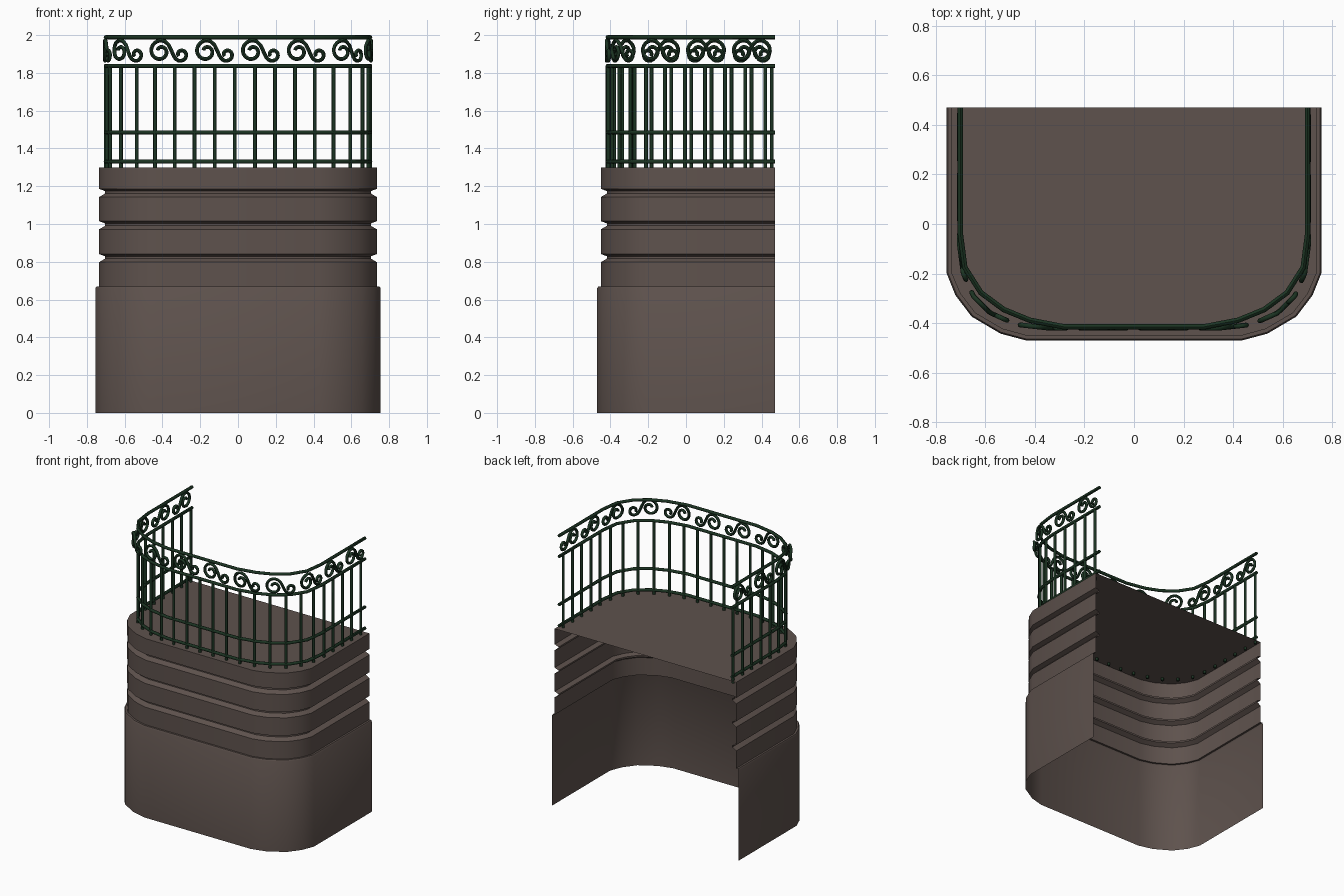
import bpy, bmesh
from math import cos, sin, pi, radians
from mathutils import Vector, Matrix

cube = bpy.data.objects.get("Cube")
if cube:
    bpy.data.objects.remove(cube, do_unlink=True)


def material(name, rgb):
    m = bpy.data.materials.new(name)
    m.use_nodes = True
    m.diffuse_color = (*rgb, 1)
    m.node_tree.nodes["Principled BSDF"].inputs["Base Color"].default_value = (*rgb, 1)
    return m


STONE = material("brown stone", (0.112, 0.084, 0.074))
IRON = material("dark green iron", (0.011, 0.034, 0.016))


def finish(ob, mat, angle):
    bpy.ops.object.select_all(action='DESELECT')
    ob.select_set(True)
    bpy.context.view_layer.objects.active = ob
    if ob.type == 'CURVE':
        bpy.ops.object.convert(target='MESH')
        ob = bpy.context.object
    ob.data.materials.clear()
    ob.data.materials.append(mat)
    bpy.ops.object.shade_smooth_by_angle(angle=radians(angle))


def mesh_object(name, bm, mat, angle=35):
    me = bpy.data.meshes.new(name)
    bm.to_mesh(me)
    bm.free()
    ob = bpy.data.objects.new(name, me)
    bpy.context.collection.objects.link(ob)
    finish(ob, mat, angle)


def tubes(name, paths, radius):
    cu = bpy.data.curves.new(name, 'CURVE')
    cu.dimensions = '3D'
    cu.bevel_depth = radius
    cu.bevel_resolution = 2
    cu.use_fill_caps = True
    for pts in paths:
        sp = cu.splines.new('POLY')
        sp.points.add(len(pts) - 1)
        for p, co in zip(sp.points, pts):
            p.co = (*co, 1)
    ob = bpy.data.objects.new(name, cu)
    bpy.context.collection.objects.link(ob)
    finish(ob, IRON, 45)


def mirrored(half):
    """Full U-shaped path from its +x half, running from +x to -x."""
    return [Vector(p) for p in half] + [Vector((-x, y)) for x, y in reversed(half)]


def length(path):
    return sum((b - a).length for a, b in zip(path, path[1:]))


def along(path, s):
    for a, b in zip(path, path[1:]):
        d = (b - a).length
        if s <= d:
            return a.lerp(b, s / d)
        s -= d
    return path[-1].copy()


# Plan outline of the wall, inset by d
CORNER = [(0.755, -0.2), (0.72, -0.287), (0.655, -0.373), (0.538, -0.442), (0.433, -0.47)]


def outline(d):
    half = [(0.755 - d, 0.47)]
    for i, (x, y) in enumerate(CORNER):
        a = i * pi / 8
        half.append((x - d * cos(a), y + d * sin(a)))
    return mirrored(half)


# Open-backed wall with three V grooves
profile = [(0, 0), (0, 0.66), (0.006, 0.67), (0.02, 0.67)]
for z in (0.823, 0.997, 1.168):
    profile += [(0.02, z - 0.025), (0.052, z - 0.006), (0.052, z + 0.006), (0.02, z + 0.018)]
profile.append((0.02, 1.3))
bm = bmesh.new()
rings = [[bm.verts.new((p.x, p.y, z)) for p in outline(d)] for d, z in profile]
for lo, hi in zip(rings, rings[1:]):
    for i in range(len(lo) - 1):
        bm.faces.new((lo[i + 1], lo[i], hi[i], hi[i + 1]))
mesh_object("balcony_wall", bm, STONE)

# Deck
bm = bmesh.new()
bm.faces.new([bm.verts.new((p.x, p.y, 1.3)) for p in reversed(outline(0.02))])
mesh_object("balcony_deck", bm, STONE)

# Horizontal rails
rail = mirrored([(0.7, 0.47), (0.7, -0.04), (0.682, -0.175), (0.617, -0.277),
                 (0.525, -0.345), (0.42, -0.388), (0.28, -0.415)])
for name, z in (("bottom_rail", 1.33), ("middle_rail", 1.485),
                ("upper_rail", 1.837), ("hand_rail", 1.989)):
    tubes(name, [[(p.x, p.y, z) for p in rail]], 0.011)

# Upright bars
BOTTOM, TOP = 1.28, 1.837
bm = bmesh.new()
for k in range(27):
    p = along(rail, 0.05 + 0.1065 * k)
    bmesh.ops.create_cone(bm, cap_ends=True, segments=8, radius1=0.01, radius2=0.01,
                          depth=TOP - BOTTOM,
                          matrix=Matrix.Translation((p.x, p.y, (TOP + BOTTOM) / 2)))
mesh_object("upright_bars", bm, IRON, 50)


# S-shaped scroll: large spiral, sweeping stem, small curl
def spiral(cx, cz, r0, r1, start, sweep, n):
    return [(cx + (r0 + (r1 - r0) * i / n) * cos(radians(start + sweep * i / n)),
             cz + (r0 + (r1 - r0) * i / n) * sin(radians(start + sweep * i / n)))
            for i in range(n + 1)]


scroll = spiral(0.075, 1.914, 0.058, 0.016, 90, 430, 24)[::-1]
scroll += [(0.098, 1.967), (0.118, 1.948), (0.131, 1.922), (0.142, 1.897)]
scroll += spiral(0.184, 1.897, 0.037, 0.014, 205, 370, 18)

# Scroll frieze bent along the railing, running from the right end to the left
frieze = mirrored([(0.704, 0.47), (0.704, -0.08), (0.688, -0.2), (0.648, -0.29),
                   (0.58, -0.358), (0.475, -0.405), (0.34, -0.42)])[::-1]
COUNT = 12
pitch = length(frieze) / COUNT
paths = []
for k in range(COUNT):
    pts = []
    for u, z in scroll:
        p = along(frieze, k * pitch + u)
        pts.append((p.x, p.y, z))
    paths.append(pts)
tubes("scroll_frieze", paths, 0.01)
